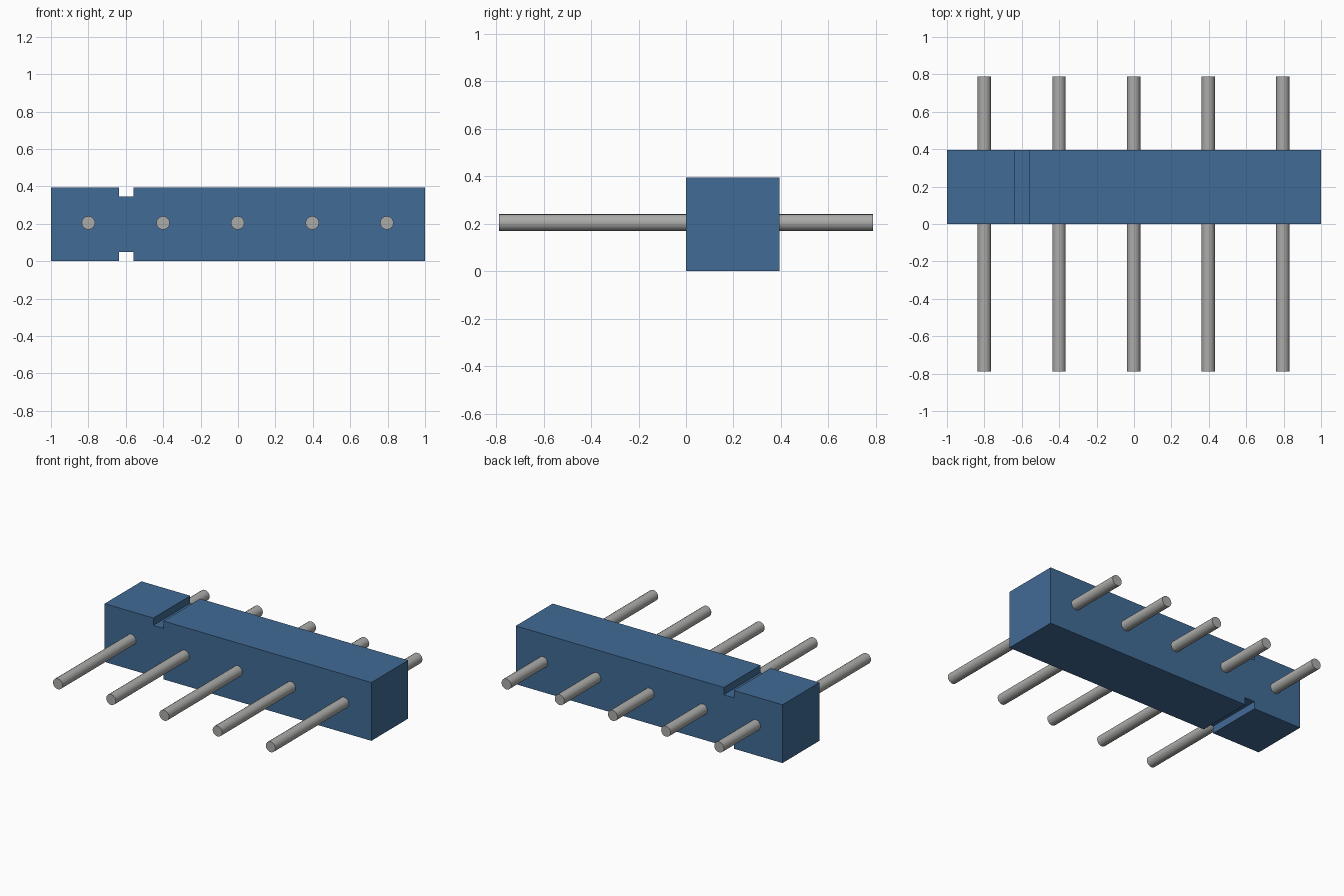
import bpy
import bmesh
import math

cube = bpy.data.objects.get("Cube")
if cube:
    bpy.data.objects.remove(cube, do_unlink=True)


def make_material(name, color):
    mat = bpy.data.materials.new(name)
    mat.use_nodes = True
    mat.diffuse_color = color
    mat.node_tree.nodes["Principled BSDF"].inputs["Base Color"].default_value = color
    return mat


blue = make_material("blue plastic", (0.053, 0.147, 0.305, 1))
grey = make_material("grey metal", (0.41, 0.41, 0.40, 1))

LENGTH, SIZE = 2.0, 0.395
NOTCH_LEFT, NOTCH_RIGHT, NOTCH_DEPTH = -0.635, -0.56, 0.05

# Housing: block profile with a notch above and below, extruded front to back
half = LENGTH / 2
low, high = NOTCH_DEPTH, SIZE - NOTCH_DEPTH
bottom = [(-half, 0), (NOTCH_LEFT, 0), (NOTCH_LEFT, low),
          (NOTCH_RIGHT, low), (NOTCH_RIGHT, 0), (half, 0)]
top = [(x, SIZE - z) for x, z in reversed(bottom)]

bm = bmesh.new()
profile = bm.faces.new([bm.verts.new((x, 0, z)) for x, z in bottom + top])
extruded = bmesh.ops.extrude_face_region(bm, geom=[profile], use_keep_orig=True)
moved = [g for g in extruded["geom"] if isinstance(g, bmesh.types.BMVert)]
bmesh.ops.translate(bm, verts=moved, vec=(0, SIZE, 0))
bmesh.ops.recalc_face_normals(bm, faces=bm.faces)
mesh = bpy.data.meshes.new("housing")
bm.to_mesh(mesh)
bm.free()
mesh.materials.append(blue)
housing = bpy.data.objects.new("housing", mesh)
bpy.context.collection.objects.link(housing)

# Pins: five evenly spaced rods running through the housing
for i in range(5):
    bpy.ops.mesh.primitive_cylinder_add(
        vertices=16, radius=0.036, depth=1.575,
        location=(-0.8 + i * 0.399, 0, 0.205),
        rotation=(math.pi / 2, 0, 0))
    pin = bpy.context.object
    pin.name = f"pin_{i + 1}"
    pin.data.materials.append(grey)
    bpy.ops.object.shade_smooth_by_angle(angle=math.radians(40))
